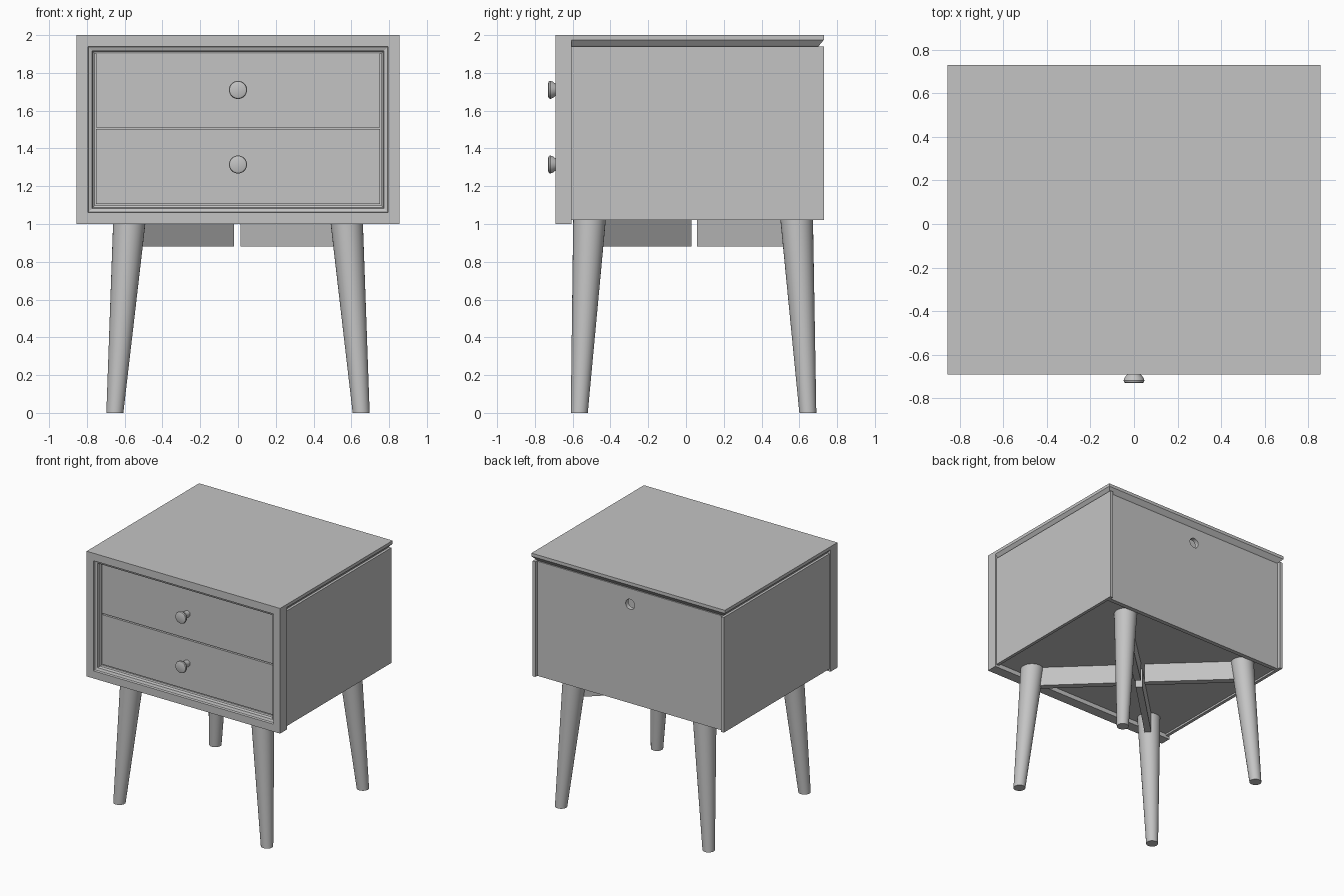
import bpy, bmesh, math
from mathutils import Vector

if "Cube" in bpy.data.objects:
    bpy.data.objects.remove(bpy.data.objects["Cube"])

grey = bpy.data.materials.new("painted grey")
grey.diffuse_color = (0.55, 0.55, 0.55, 1)
grey.use_nodes = True
grey.node_tree.nodes["Principled BSDF"].inputs["Base Color"].default_value = grey.diffuse_color


def loft(name, rings, cap=True, closed=False, smooth=False):
    """Skin a list of point rings; cap the ends, or join last ring to first."""
    bm = bmesh.new()
    vs = [[bm.verts.new(p) for p in r] for r in rings]
    n = len(vs[0])
    pairs = list(zip(vs, vs[1:])) + ([(vs[-1], vs[0])] if closed else [])
    for a, b in pairs:
        for i in range(n):
            j = (i + 1) % n
            bm.faces.new((a[i], a[j], b[j], b[i]))
    if cap and not closed:
        bm.faces.new(vs[0])
        bm.faces.new(vs[-1])
    bmesh.ops.recalc_face_normals(bm, faces=bm.faces)
    me = bpy.data.meshes.new(name)
    bm.to_mesh(me)
    bm.free()
    ob = bpy.data.objects.new(name, me)
    bpy.context.collection.objects.link(ob)
    me.materials.append(grey)
    if smooth:
        bpy.ops.object.select_all(action='DESELECT')
        ob.select_set(True)
        bpy.context.view_layer.objects.active = ob
        bpy.ops.object.shade_smooth_by_angle(angle=math.radians(35))
    return ob


def rect_z(x, y0, y1, z):
    return [(-x, y0, z), (x, y0, z), (x, y1, z), (-x, y1, z)]


def rect_y(x, z0, z1, y):
    return [(-x, y, z0), (x, y, z0), (x, y, z1), (-x, y, z1)]


def box(name, x0, x1, y0, y1, z0, z1):
    return loft(name, [[(x0, y0, z), (x1, y0, z), (x1, y1, z), (x0, y1, z)] for z in (z0, z1)])


def circle_z(cx, cy, z, r, n=32):
    return [(cx + r * math.cos(2 * math.pi * i / n), cy + r * math.sin(2 * math.pi * i / n), z)
            for i in range(n)]


def circle_y(cx, y, cz, r, n=32):
    return [(cx + r * math.cos(2 * math.pi * i / n), y, cz + r * math.sin(2 * math.pi * i / n))
            for i in range(n)]


# Front frame with a stepped, sloping inner lip
profile = [(0, -0.605), (0, -0.69), (0.06, -0.69), (0.064, -0.675), (0.083, -0.668),
           (0.088, -0.645), (0.098, -0.64), (0.098, -0.605)]
loft("front_frame", [rect_y(0.855 - d, 1.0 + d, 2.0 - d, y) for d, y in profile], closed=True)

# Top panel, undercut along its lower edge
loft("top_panel", [rect_z(0.82, -0.605, 0.695, 1.935), rect_z(0.83, -0.605, 0.705, 1.945),
                   rect_z(0.855, -0.605, 0.73, 1.975), rect_z(0.855, -0.605, 0.73, 2.0)])

# Cabinet sides, bottom and back
for side, s in (("left", -1), ("right", 1)):
    a, b = sorted((s * 0.82, s * 0.845))
    box(side + "_side_panel", a, b, -0.605, 0.73, 1.02, 1.94)
box("bottom_panel", -0.82, 0.82, -0.605, 0.70, 1.035, 1.07)
back = box("back_panel", -0.82, 0.82, 0.67, 0.705, 1.02, 1.935)

# Round cable hole through the back
cutter = loft("cable_hole_cutter", [circle_y(0, y, 1.81, 0.04) for y in (0.6, 0.8)])
cutter.hide_render = True
cutter.hide_viewport = True
mod = back.modifiers.new("cable hole", 'BOOLEAN')
mod.object = cutter
mod.operation = 'DIFFERENCE'
mod.solver = 'EXACT'

# Drawers with round flared knobs
knob_profile = [(-0.63, 0.026), (-0.67, 0.026), (-0.69, 0.032), (-0.705, 0.043),
                (-0.718, 0.048), (-0.726, 0.045), (-0.73, 0.036)]
for name, z0, z1, kz in (("lower", 1.105, 1.502, 1.315), ("upper", 1.512, 1.91, 1.71)):
    box(name + "_drawer", -0.753, 0.753, -0.64, 0.6, z0, z1)
    loft(name + "_knob", [circle_y(0, y, kz, r) for y, r in knob_profile], smooth=True)

# Splayed tapered legs, each with a brace running to just short of the centre
centre = Vector((-0.005, 0.045, 0))
for row, y_foot, y_top in (("front", -0.565, -0.51), ("back", 0.645, 0.585)):
    for side, s in (("left", -1), ("right", 1)):
        loft(f"{row}_{side}_leg", [circle_z(s * 0.652, y_foot, 0, 0.045),
                                   circle_z(s * 0.573, y_top, 1.04, 0.087)], smooth=True)
        end = Vector((s * 0.573, y_top, 0))
        d = (end - centre).normalized()
        w = Vector((-d.y, d.x, 0)) * 0.025
        start = centre + d * 0.048
        loft(f"{row}_{side}_brace", [[p + Vector((0, 0, z)) for p in (start - w, end - w, end + w, start + w)]
                                     for z in (0.88, 1.045)])
